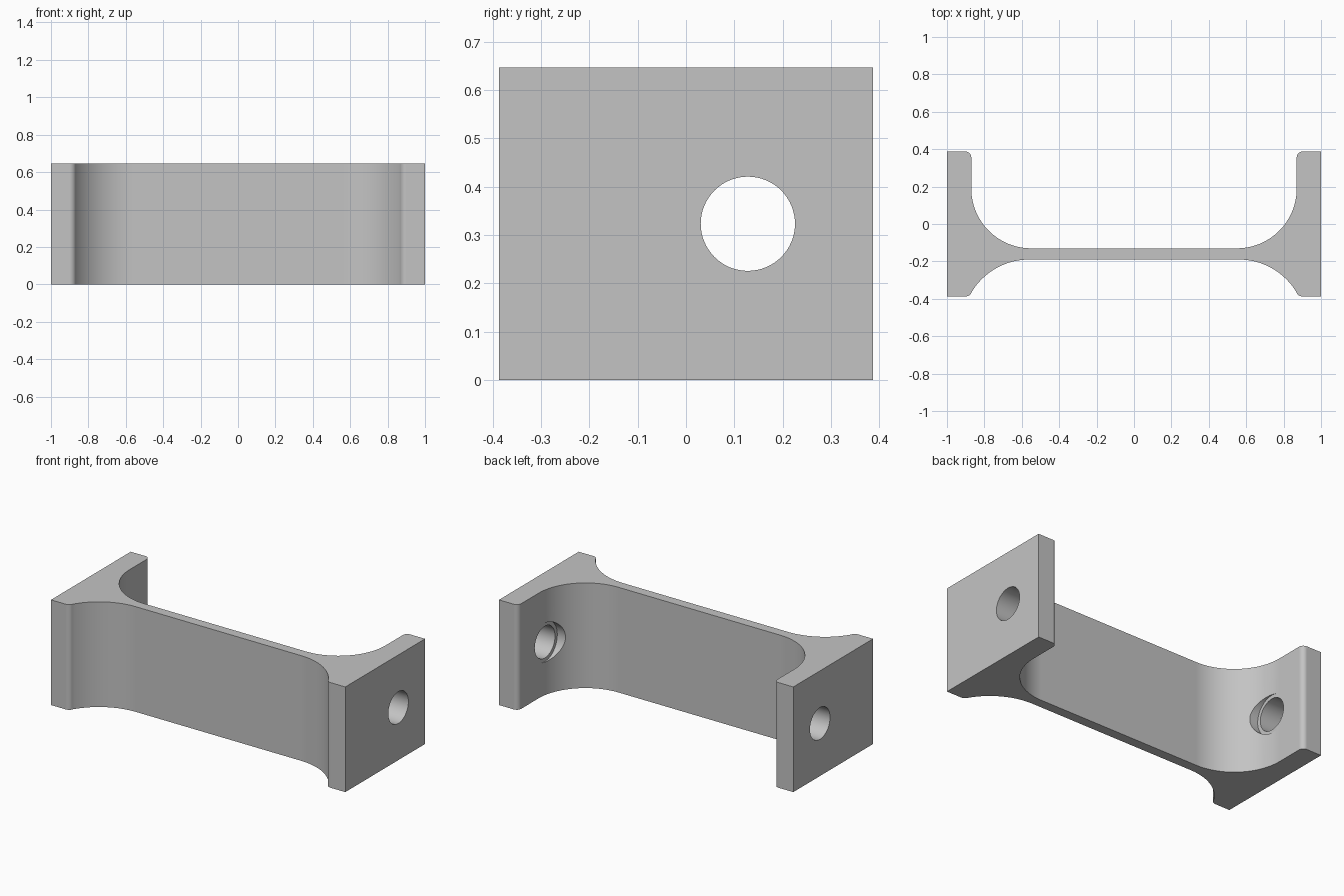
import bpy, bmesh
from math import radians, cos, sin, pi

if "Cube" in bpy.data.objects:
    bpy.data.objects.remove(bpy.data.objects["Cube"], do_unlink=True)

HEIGHT = 0.646
HALF_DEPTH = 0.387
PLATE_INNER = 0.87
HOLE_Y, HOLE_Z = 0.128, HEIGHT / 2

grey = bpy.data.materials.new("plain_grey")
grey.use_nodes = True
colour = (0.55, 0.55, 0.55, 1)
grey.diffuse_color = colour
grey.node_tree.nodes["Principled BSDF"].inputs["Base Color"].default_value = colour


def arc(cx, cy, r, start, end, steps):
    """Points along an arc, angles in degrees."""
    angles = [radians(start + (end - start) * i / steps) for i in range(steps + 1)]
    return [(cx + r * cos(a), cy + r * sin(a)) for a in angles]


def cylinder(name, radius, half_length):
    """Cutter lying along x through both end plates."""
    bpy.ops.mesh.primitive_cylinder_add(
        vertices=64, radius=radius, depth=2 * half_length,
        location=(0, HOLE_Y, HOLE_Z), rotation=(0, pi / 2, 0))
    cutter = bpy.context.object
    cutter.name = name
    cutter.hide_render = True
    return cutter


# Right half of the plan outline, from front web edge round to back web edge
half = arc(0.56, -0.55, 0.36, 90, 31, 24)                       # front fillet
half += arc(0.90, -HALF_DEPTH + 0.035, 0.035, 211, 270, 6)      # front rounded edge
half += [(1, -HALF_DEPTH), (1, HALF_DEPTH)]                     # outer face
half += arc(0.90, HALF_DEPTH - 0.03, 0.03, 90, 180, 8)          # back rounded edge
half += arc(0.55, 0.19, 0.32, 0, -90, 32)                       # back fillet
outline = half + [(-x, y) for x, y in reversed(half)]

# Bracket body: the outline extruded upward
bm = bmesh.new()
base = bm.faces.new([bm.verts.new((x, y, 0)) for x, y in outline])
top = bmesh.ops.extrude_face_region(bm, geom=[base])
bmesh.ops.translate(bm, vec=(0, 0, HEIGHT),
                    verts=[g for g in top["geom"] if isinstance(g, bmesh.types.BMVert)])
bmesh.ops.recalc_face_normals(bm, faces=bm.faces)
mesh = bpy.data.meshes.new("bracket_body")
bm.to_mesh(mesh)
bm.free()
mesh.materials.append(grey)
body = bpy.data.objects.new("bracket_body", mesh)
bpy.context.collection.objects.link(body)

# Bolt holes, with wider seats cut flat into the back fillets
cutters = [cylinder("bolt_hole_cutter", 0.0975, 1.2),
           cylinder("bolt_seat_cutter", 0.12, PLATE_INNER - 0.001)]
bpy.ops.object.select_all(action="DESELECT")
body.select_set(True)
bpy.context.view_layer.objects.active = body
for cutter in cutters:
    cut = body.modifiers.new(cutter.name, "BOOLEAN")
    cut.operation = "DIFFERENCE"
    cut.solver = "EXACT"
    cut.object = cutter
    bpy.ops.object.modifier_apply(modifier=cut.name)
    bpy.data.objects.remove(cutter, do_unlink=True)

# Smooth curves with crisp edges
bpy.ops.object.shade_smooth_by_angle(angle=radians(25))
weighted = body.modifiers.new("even_shading", "WEIGHTED_NORMAL")
weighted.keep_sharp = True
